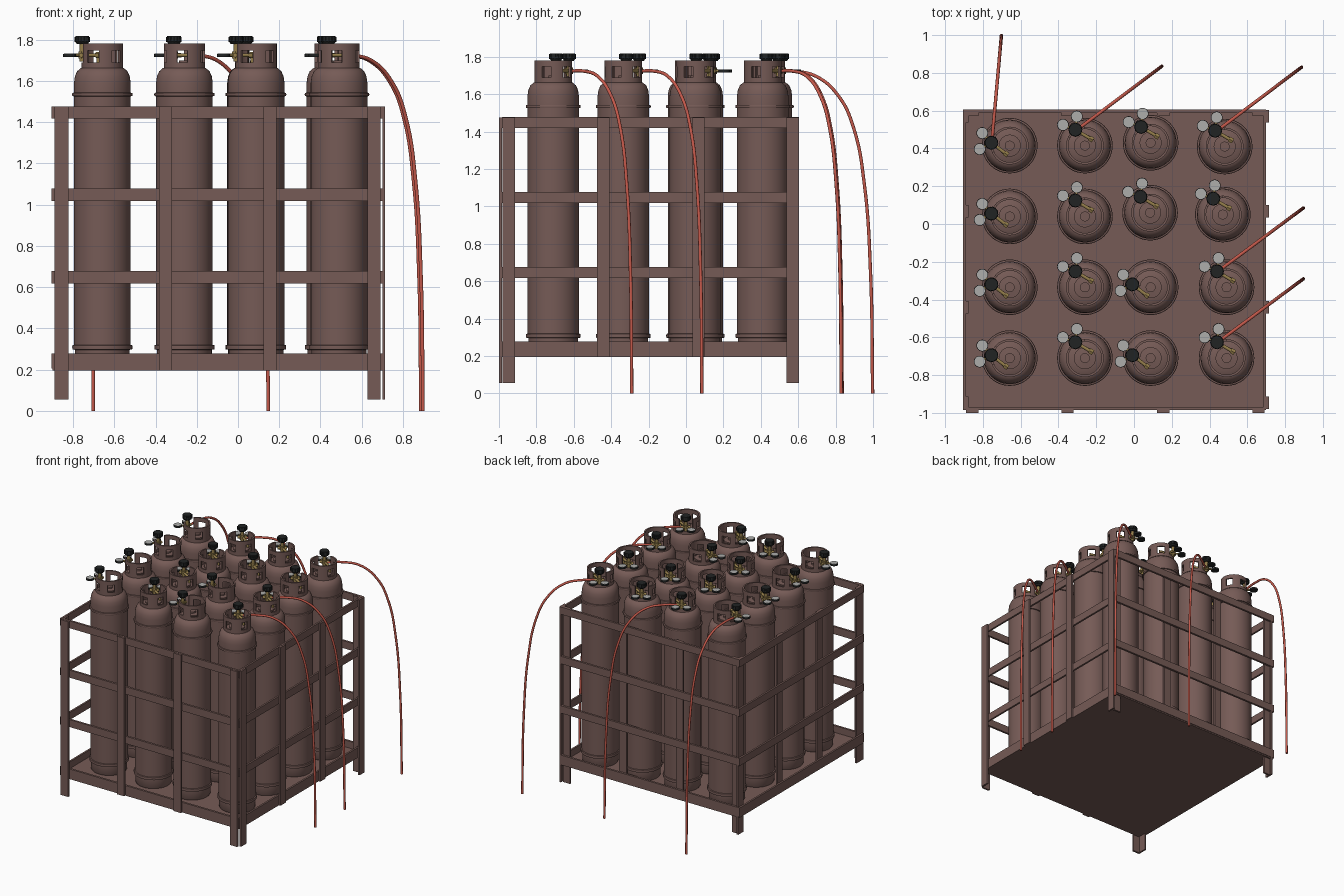
import bpy, bmesh, math
from mathutils import Vector, Matrix

if "Cube" in bpy.data.objects:
    bpy.data.objects.remove(bpy.data.objects["Cube"])


def material(name, rgb):
    m = bpy.data.materials.new(name)
    m.diffuse_color = (*rgb, 1)
    m.use_nodes = True
    m.node_tree.nodes["Principled BSDF"].inputs["Base Color"].default_value = m.diffuse_color
    return m


PAINT = material("brown_paint", (0.18, 0.104, 0.093))
HOSE = material("red_hose", (0.56, 0.10, 0.07))
BLACK = material("black_plastic", (0.015, 0.017, 0.017))
BRASS = material("brass", (0.30, 0.21, 0.07))
GREY = material("gauge_grey", (0.42, 0.42, 0.41))


def finish(bm, name, mats, smooth=True):
    me = bpy.data.meshes.new(name)
    bmesh.ops.recalc_face_normals(bm, faces=bm.faces)
    bm.to_mesh(me)
    bm.free()
    for m in mats:
        me.materials.append(m)
    if smooth:
        me.shade_smooth()
        me.set_sharp_from_angle(angle=math.radians(35))
    return me


def place(name, me, loc=(0, 0, 0), rot=0.0, flip=1):
    ob = bpy.data.objects.new(name, me)
    ob.location = loc
    ob.rotation_euler = (0, 0, rot)
    ob.scale = (1, flip, 1)
    bpy.context.collection.objects.link(ob)
    return ob


def box(name, x0, x1, y0, y1, z0, z1):
    bm = bmesh.new()
    bmesh.ops.create_cube(bm, size=1)
    for v in bm.verts:
        v.co = ((x0 + x1) / 2 + v.co.x * (x1 - x0),
                (y0 + y1) / 2 + v.co.y * (y1 - y0),
                (z0 + z1) / 2 + v.co.z * (z1 - z0))
    return place(name, finish(bm, name, [PAINT], False))


def rod(bm, p, q, r, mat, r2=None, segs=16):
    """Solid round bar from p to q with a material slot."""
    p, q = Vector(p), Vector(q)
    d = q - p
    mtx = Matrix.Translation((p + q) / 2) @ d.to_track_quat('Z', 'Y').to_matrix().to_4x4()
    before = set(bm.faces)
    bmesh.ops.create_cone(bm, cap_ends=True, segments=segs, radius1=r,
                          radius2=r if r2 is None else r2, depth=d.length, matrix=mtx)
    for f in set(bm.faces) - before:
        f.material_index = mat


# ---- crate: floor, rails and upright plates
box("crate_floor", -0.90, 0.70, -0.985, 0.60, 0.195, 0.222)
for i, (z0, z1) in enumerate([(0.205, 0.277), (0.617, 0.677), (1.017, 1.078), (1.418, 1.477)]):
    box(f"front_rail_{i}", -0.905, 0.70, -0.985, -0.968, z0, z1)
    box(f"back_rail_{i}", -0.905, 0.70, 0.588, 0.605, z0, z1)
    box(f"left_rail_{i}", -0.905, -0.89, -0.968, 0.588, z0, z1)
    box(f"right_rail_{i}", 0.685, 0.70, -0.968, 0.588, z0, z1)

xs = [(-0.89, -0.822), (-0.384, -0.321), (0.123, 0.187), (0.628, 0.692)]
ys = [(-0.98, -0.914), (-0.475, -0.408), (0.035, 0.10), (0.537, 0.603)]
for i in range(4):
    zb = 0.055 if i in (0, 3) else 0.195      # corner plates reach down as legs
    kind = "leg" if i in (0, 3) else "upright"
    box(f"front_{kind}_{i}", *xs[i], -1.0, -0.985, zb, 1.475)
    box(f"back_{kind}_{i}", *xs[i], 0.573, 0.588, zb, 1.475)
    box(f"right_{kind}_{i}", 0.70, 0.714, *ys[i], zb, 1.475)
    box(f"left_{kind}_{i}", -0.89, -0.876, *ys[i], zb, 1.475)

# ---- tank body: turned profile (radius, height)
profile = [(0, 0.222), (0.128, 0.222), (0.133, 0.23), (0.133, 0.296), (0.145, 0.298),
           (0.146, 0.31), (0.145, 0.318), (0.1375, 0.32), (0.1375, 1.525), (0.145, 1.527),
           (0.147, 1.534), (0.145, 1.541), (0.1375, 1.543), (0.1375, 1.59), (0.133, 1.622),
           (0.122, 1.647), (0.103, 1.663), (0.058, 1.672), (0.058, 1.684), (0.026, 1.688),
           (0.026, 1.70), (0, 1.70)]
bm = bmesh.new()
pv = [bm.verts.new((r, 0, z)) for r, z in profile]
pe = [bm.edges.new(p) for p in zip(pv, pv[1:])]
bmesh.ops.spin(bm, geom=pv + pe, cent=(0, 0, 0), axis=(0, 0, 1), angle=math.tau,
               steps=48, use_duplicate=False)
bmesh.ops.remove_doubles(bm, verts=bm.verts, dist=1e-5)
tank_mesh = finish(bm, "tank_body", [PAINT])

# ---- guard collar: ring wall with hand windows and a gap at the valve (+x)
bm = bmesh.new()
N, R_OUT, R_IN = 48, 0.10, 0.088
LEVELS = [1.658, 1.69, 1.748, 1.781]


def wall(k, lev):
    """Whether segment k is solid at this level."""
    a = (k + 0.5) * 360 / N
    if lev == 0:
        return True
    if min(a, 360 - a) < 28:
        return False
    return lev == 2 or abs((a + 36) % 72 - 36) > 17


def cpt(k, lev, r):
    a = math.tau * k / N
    return bm.verts.new((r * math.cos(a), r * math.sin(a), LEVELS[lev]))


for k in range(N):
    for lev in range(3):
        if not wall(k, lev):
            continue
        o = [cpt(k, lev, R_OUT), cpt(k + 1, lev, R_OUT), cpt(k + 1, lev + 1, R_OUT), cpt(k, lev + 1, R_OUT)]
        n = [cpt(k, lev, R_IN), cpt(k + 1, lev, R_IN), cpt(k + 1, lev + 1, R_IN), cpt(k, lev + 1, R_IN)]
        bm.faces.new(o)
        bm.faces.new(n[::-1])
        # close the wall only where the neighbour is open
        open_sides = [lev == 0 or not wall(k, lev - 1), not wall((k + 1) % N, lev),
                      lev == 2 or not wall(k, lev + 1), not wall((k - 1) % N, lev)]
        for s in range(4):
            if open_sides[s]:
                t = (s + 1) % 4
                bm.faces.new((o[t], o[s], n[s], n[t]))
bmesh.ops.remove_doubles(bm, verts=bm.verts, dist=1e-5)
collar_mesh = finish(bm, "guard_collar", [PAINT])

# ---- valve: brass body, black hand knob, two flat gauges (points along +x)
bm = bmesh.new()
K = 0.098
rod(bm, (K, 0, 1.695), (K, 0, 1.785), 0.013, 0)
rod(bm, (K, 0, 1.708), (K, 0, 1.742), 0.021, 0, segs=6)
rod(bm, (K, 0, 1.725), (0.005, -0.05, 1.725), 0.009, 0)
rod(bm, (0.022, -0.041, 1.725), (0.002, -0.052, 1.725), 0.016, 0, segs=6)
rod(bm, (0.012, -0.046, 1.67), (0.012, -0.046, 1.725), 0.009, 0)
rod(bm, (K, -0.035, 1.725), (K, 0.035, 1.725), 0.011, 0)
rod(bm, (K, 0, 1.778), (K, 0, 1.79), 0.026, 1, 0.034, 24)
rod(bm, (K, 0, 1.79), (K, 0, 1.818), 0.036, 1, 0.033, 24)
for j in range(12):                            # knob grips
    a = math.tau * j / 12
    c = (K + 0.034 * math.cos(a), 0.034 * math.sin(a))
    rod(bm, (*c, 1.788), (*c, 1.814), 0.004, 1, segs=6)
for s in (-1, 1):
    g = (0.154, 0.043 * s)
    rod(bm, (K, 0, 1.725), (*g, 1.725), 0.007, 0)
    rod(bm, (*g, 1.717), (*g, 1.731), 0.031, 1, segs=24)
    rod(bm, (*g, 1.731), (*g, 1.733), 0.028, 2, segs=24)
valve_mesh = finish(bm, "valve", [BRASS, BLACK, GREY])

# ---- sixteen tanks; "west" tanks have the valve turned to the left side
rows = [0.415, 0.04, -0.335, -0.71]
cols = [-0.658, -0.26, 0.088, 0.49]
nudge = {(0, 2): (0, 0.015), (1, 2): (-0.003, 0.02), (0, 3): (-0.01, -0.005), (1, 3): (-0.02, 0.01)}
for r, y in enumerate(rows):
    for c, x in enumerate(cols):
        dx, dy = nudge.get((r, c), (0, 0))
        loc = (x + dx, y + dy, 0)
        west = c == 0 or (c == 2 and r > 1)
        rot = math.radians(171 if west else 121)
        place(f"tank_{r}_{c}", tank_mesh, loc)
        place(f"guard_collar_{r}_{c}", collar_mesh, loc, rot)
        place(f"valve_{r}_{c}", valve_mesh, loc, rot, -1 if west else 1)

# ---- hoses: drop curve as (fraction along the run, height)
DROP = [(0, 1.722), (0.22, 1.724), (0.46, 1.695), (0.68, 1.585), (0.82, 1.415),
        (0.92, 1.12), (0.98, 0.64), (1, 0)]
runs = [((-0.752, 0.44), (-0.702, 0.998)), ((-0.30, 0.50), (0.147, 0.835)),
        ((0.435, 0.49), (0.887, 0.83)), ((0.445, -0.25), (0.897, 0.085)),
        ((0.445, -0.625), (0.897, -0.29))]
for i, (a, b) in enumerate(runs):
    a, b = Vector(a), Vector(b)
    cu = bpy.data.curves.new(f"hose_{i}", 'CURVE')
    cu.dimensions = '3D'
    cu.bevel_depth = 0.009
    cu.bevel_resolution = 3
    cu.use_fill_caps = True
    cu.materials.append(HOSE)
    sp = cu.splines.new('BEZIER')
    sp.resolution_u = 8
    sp.bezier_points.add(len(DROP) - 1)
    for bp, (t, z) in zip(sp.bezier_points, DROP):
        bp.co = (*a.lerp(b, t), z)
        bp.handle_left_type = bp.handle_right_type = 'AUTO'
    place(f"hose_{i}", cu)
